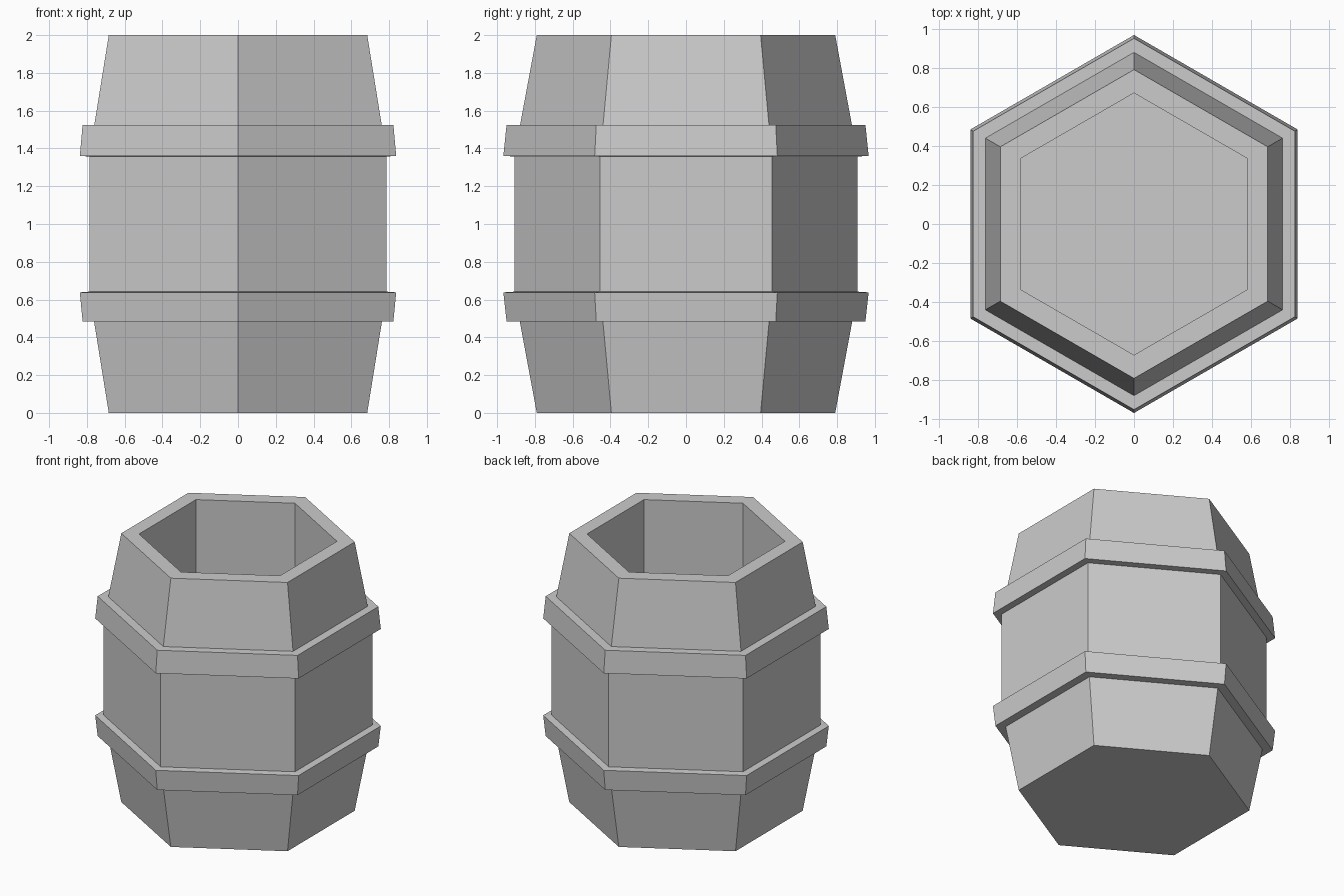
import bpy, bmesh
from math import sin, cos, tau

if "Cube" in bpy.data.objects:
    bpy.data.objects.remove(bpy.data.objects["Cube"])

SIDES = 6


def lathe(name, profile, closed=False):
    """Sweep (radius, z) points around z as a hexagon with corners on +-y."""
    bm = bmesh.new()
    rings = []
    for r, z in profile:
        rings.append([bm.verts.new((r * sin(tau * i / SIDES), -r * cos(tau * i / SIDES), z))
                      for i in range(SIDES)])
    pairs = list(zip(rings, rings[1:]))
    if closed:
        pairs.append((rings[-1], rings[0]))
    else:
        bm.faces.new(rings[0])
        bm.faces.new(rings[-1])
    for a, b in pairs:
        for i in range(SIDES):
            j = (i + 1) % SIDES
            bm.faces.new((a[i], a[j], b[j], b[i]))
    bmesh.ops.recalc_face_normals(bm, faces=bm.faces[:])
    mesh = bpy.data.meshes.new(name)
    bm.to_mesh(mesh)
    bm.free()
    obj = bpy.data.objects.new(name, mesh)
    bpy.context.collection.objects.link(obj)
    return obj


# Barrel body: outside wall, rim, vertical inner wall and floor
lathe("barrel_body", [(0.79, 0), (0.909, 0.64), (0.909, 1.36),
                      (0.79, 2.0), (0.67, 2.0), (0.67, 0.12)])

# Hoops: the upper one mirrors the lower about mid height
lathe("lower_hoop", [(0.87, 0.485), (0.95, 0.485), (0.967, 0.638), (0.89, 0.643)], closed=True)
lathe("upper_hoop", [(0.87, 1.525), (0.95, 1.525), (0.967, 1.36), (0.89, 1.357)], closed=True)
